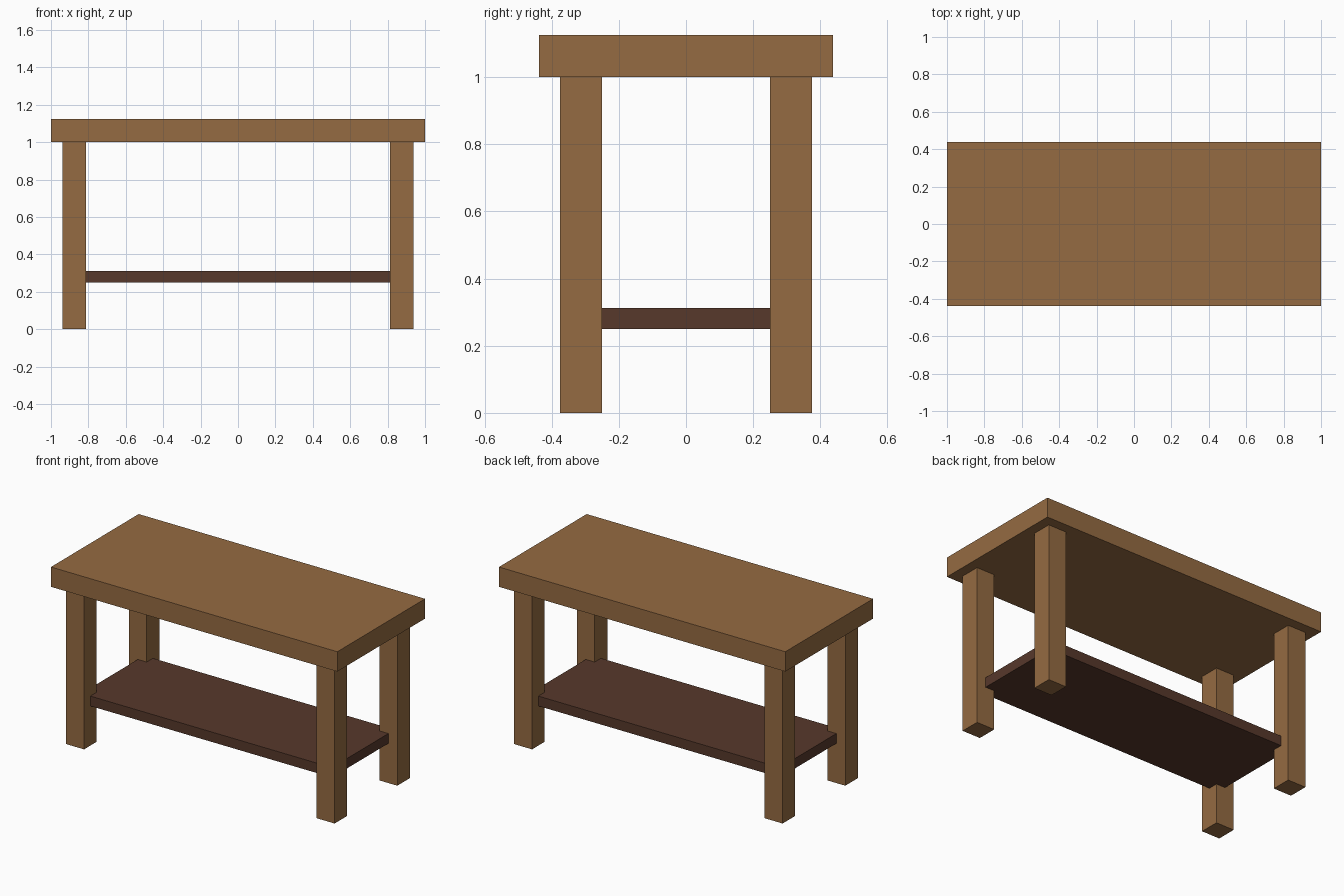
import bpy

cube = bpy.data.objects.get("Cube")
if cube:
    bpy.data.objects.remove(cube, do_unlink=True)


def make_material(name, rgb):
    mat = bpy.data.materials.new(name)
    mat.use_nodes = True
    color = (*rgb, 1.0)
    mat.diffuse_color = color
    mat.node_tree.nodes["Principled BSDF"].inputs["Base Color"].default_value = color
    return mat


def box(name, center, size, mat):
    bpy.ops.mesh.primitive_cube_add(size=1, location=center)
    obj = bpy.context.object
    obj.name = name
    obj.scale = size
    bpy.ops.object.transform_apply(location=False, rotation=False, scale=True)
    obj.data.materials.append(mat)
    return obj


oak = make_material("oak_brown", (0.30, 0.147, 0.054))
walnut = make_material("dark_walnut", (0.095, 0.040, 0.024))

# Thick overhanging top
box("table_top", (0, 0, 1.0625), (2.0, 0.875, 0.125), oak)

# Four square legs, set in from the edge of the top
for side, x in (("right", -0.875), ("left", 0.875)):
    for end, y in (("front", -0.3125), ("back", 0.3125)):
        box(f"{end}_{side}_leg", (x, y, 0.5), (0.125, 0.125, 1.0), oak)

# Lower shelf, its corners let into the centres of the legs
box("lower_shelf", (0, 0, 0.28125), (1.75, 0.625, 0.0625), walnut)
